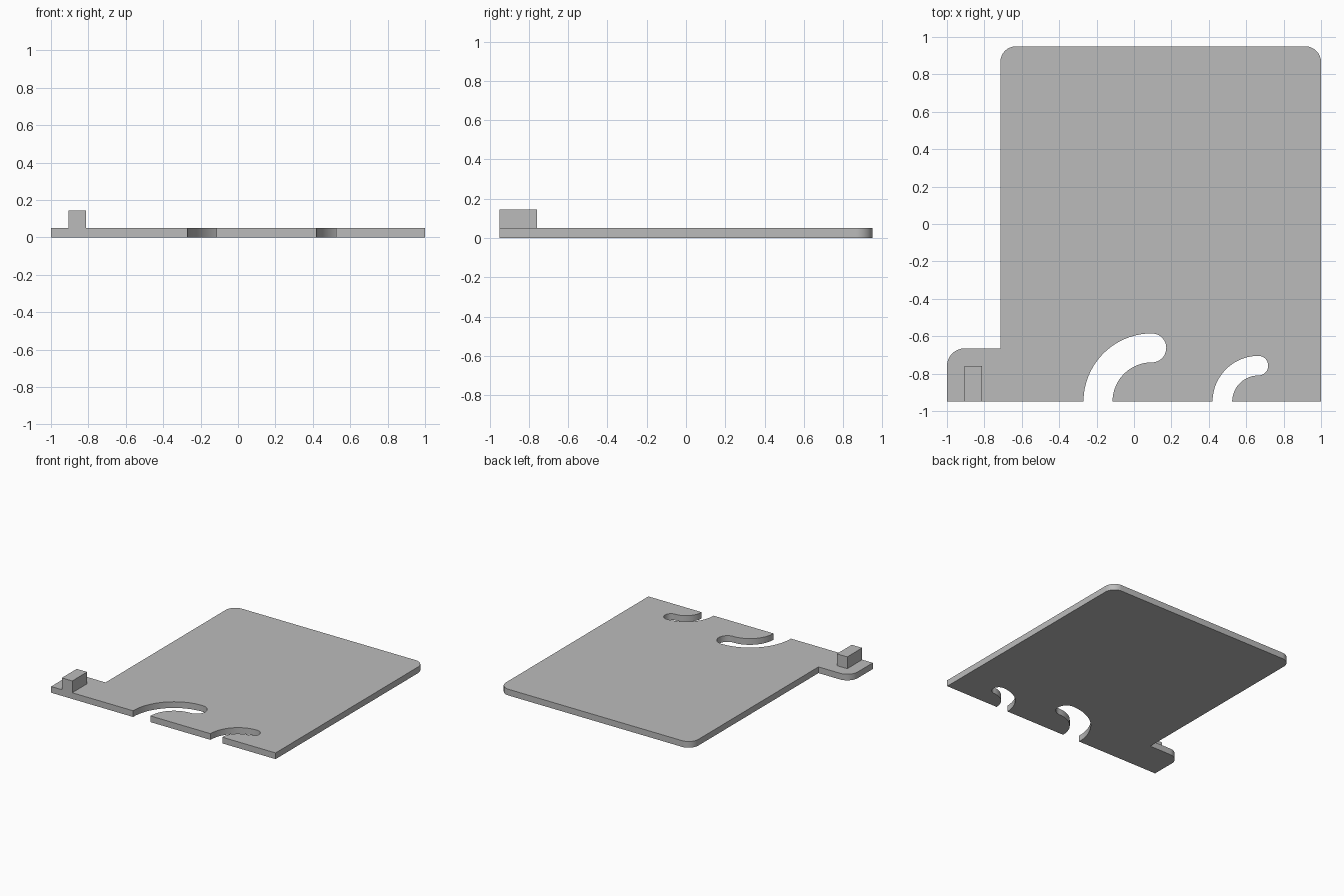
import bpy
import bmesh
from math import cos, sin, radians

cube = bpy.data.objects.get("Cube")
if cube:
    bpy.data.objects.remove(cube, do_unlink=True)

THICK = 0.05
FRONT, BACK = -0.95, 0.95

grey = bpy.data.materials.new("plain grey")
grey.use_nodes = True
colour = (0.5, 0.5, 0.5, 1)
grey.diffuse_color = colour
grey.node_tree.nodes["Principled BSDF"].inputs["Base Color"].default_value = colour


def arc(cx, cy, r, start, end, steps=16):
    """Points along an arc, angles in degrees."""
    angles = [radians(start + (end - start) * i / steps) for i in range(steps + 1)]
    return [(cx + r * cos(a), cy + r * sin(a)) for a in angles]


def hook_slot(cx, outer, inner):
    """Quarter-ring slot with a round end, open at the front edge."""
    mid, cap = (outer + inner) / 2, (outer - inner) / 2
    return (arc(cx, FRONT, outer, 180, 90, 32)
            + arc(cx, FRONT + mid, cap, 90, -90, 24)[1:]
            + arc(cx, FRONT, inner, 90, 180, 32)[1:])


def extrude_outline(name, points, z0, z1):
    bm = bmesh.new()
    face = bm.faces.new([bm.verts.new((x, y, z0)) for x, y in points])
    top = bmesh.ops.extrude_face_region(bm, geom=[face], use_keep_orig=True)["geom"]
    verts = [g for g in top if isinstance(g, bmesh.types.BMVert)]
    bmesh.ops.translate(bm, verts=verts, vec=(0, 0, z1 - z0))
    bmesh.ops.recalc_face_normals(bm, faces=bm.faces)
    mesh = bpy.data.meshes.new(name)
    bm.to_mesh(mesh)
    bm.free()
    mesh.materials.append(grey)
    obj = bpy.data.objects.new(name, mesh)
    bpy.context.collection.objects.link(obj)
    return obj


# Flat plate with rounded back corners, a side tab and two hooked slots
left, right, tab_back = -0.715, 1.0, -0.665
r, tab_r = 0.085, 0.095
outline = [(-1, FRONT)]
outline += hook_slot(0.095, 0.365, 0.21)
outline += hook_slot(0.665, 0.245, 0.14)
outline += [(right, FRONT)]
outline += arc(right - r, BACK - r, r, 0, 90)
outline += arc(left + r, BACK - r, r, 90, 180)
outline += [(left, tab_back)]
outline += arc(-1 + tab_r, tab_back - tab_r, tab_r, 90, 180)
plate = extrude_outline("plate", outline, 0, THICK)

# Upright peg standing on the tab, flush with the front edge
px0, px1, py1 = -0.905, -0.812, -0.76
extrude_outline("tab_peg", [(px0, FRONT), (px1, FRONT), (px1, py1), (px0, py1)],
                THICK, 0.145)

bpy.ops.object.select_all(action='DESELECT')
plate.select_set(True)
bpy.context.view_layer.objects.active = plate
bpy.ops.object.shade_smooth_by_angle(angle=radians(30))
